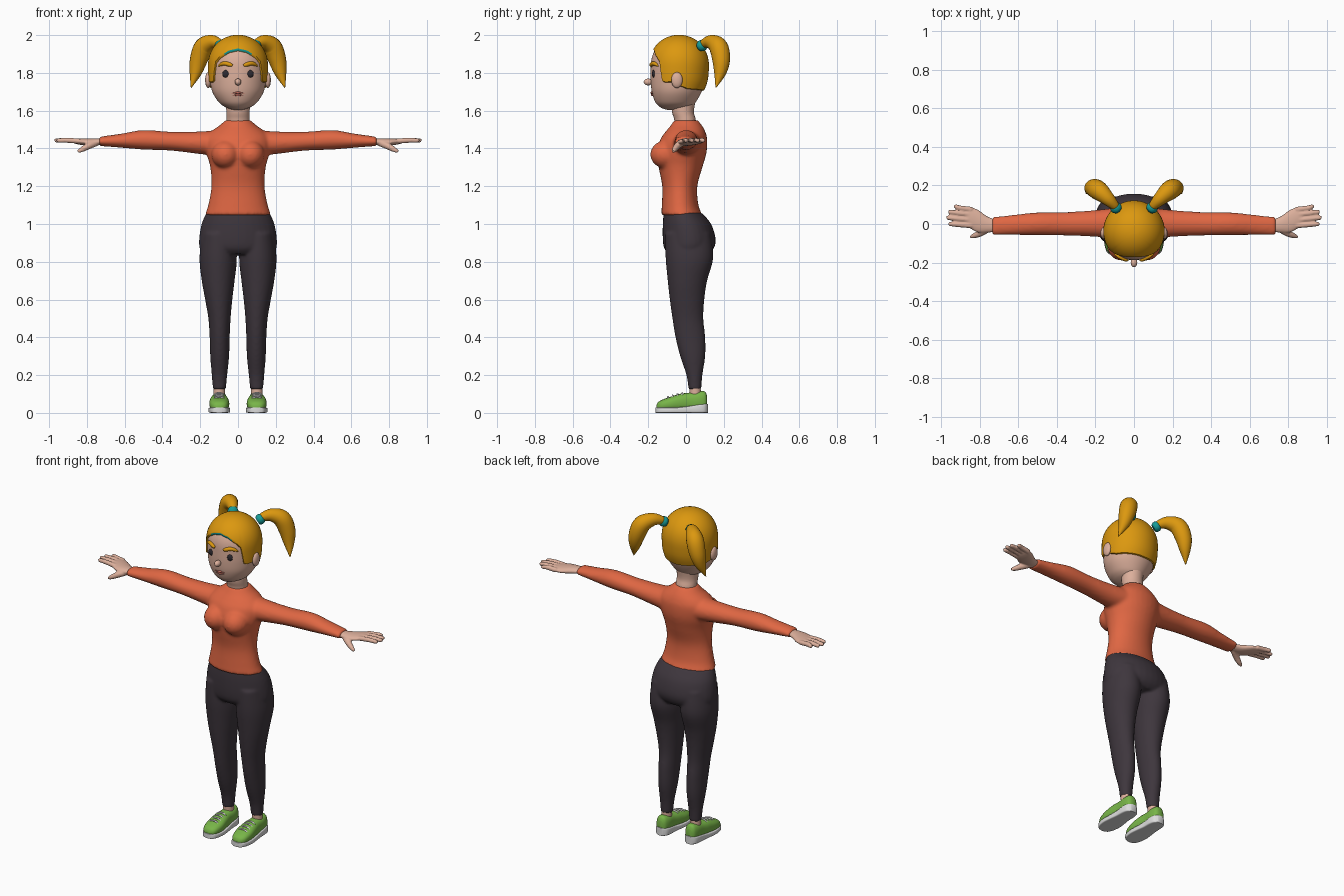
import bpy, bmesh, math
from mathutils import Vector

if "Cube" in bpy.data.objects:
    bpy.data.objects.remove(bpy.data.objects["Cube"])


def material(name, hexa):
    rgb = [int(hexa[i:i + 2], 16) / 255 for i in (0, 2, 4)]
    col = [c / 12.92 if c < .04 else ((c + .055) / 1.055) ** 2.4 for c in rgb] + [1]
    m = bpy.data.materials.new(name)
    m.use_nodes = True
    m.diffuse_color = col
    m.node_tree.nodes["Principled BSDF"].inputs["Base Color"].default_value = col
    return m


SKIN = material("skin", "DDB09C")
HAIR = material("golden hair", "DC980F")
SHIRT = material("orange shirt", "E06743")
PANTS = material("dark leggings", "3E363D")
GREEN = material("shoe green", "78B548")
WHITE = material("shoe white", "DCDCDC")
TEAL = material("teal band", "189C98")
EYE = material("dark eyes", "2E2A30")
LIPS = material("lip red", "BE6A5C")


def spline(rows, n=5):
    """Catmull-Rom densification of a table of rows."""
    out = []
    for i in range(len(rows) - 1):
        p = [rows[max(0, min(len(rows) - 1, i + k))] for k in (-1, 0, 1, 2)]
        for s in range(n):
            t = s / n
            out.append(tuple(
                b + .5 * t * (c - a + t * (2 * a - 5 * b + 4 * c - d + t * (3 * (b - c) + d - a)))
                for a, b, c, d in zip(*p)))
    return out + [tuple(rows[-1])]


def skin_rings(bm, rings):
    """Bridge rings of points and cap both ends."""
    vs = [[bm.verts.new(p) for p in r] for r in rings]
    n = len(vs[0])
    for a, b in zip(vs, vs[1:]):
        for i in range(n):
            bm.faces.new((a[i], a[(i + 1) % n], b[(i + 1) % n], b[i]))
    bm.faces.new(vs[0])
    bm.faces.new(vs[-1])


def loft(bm, rows, axis="z", power=1.0, seg=32, n=5):
    """Rows are (position, u0, u1, v0, v1) along the axis."""
    rings = []
    for t, u0, u1, v0, v1 in spline(rows, n):
        ring = []
        for i in range(seg):
            a = 2 * math.pi * i / seg
            c, s = math.cos(a), math.sin(a)
            u = (u0 + u1) / 2 + (u1 - u0) / 2 * math.copysign(abs(c) ** power, c)
            v = (v0 + v1) / 2 + (v1 - v0) / 2 * math.copysign(abs(s) ** power, s)
            ring.append({"z": (u, v, t), "x": (t, u, v), "y": (u, t, v)}[axis])
        rings.append(ring)
    skin_rings(bm, rings)


def tube(bm, rows, seg=14, n=6):
    """Rows are (x, y, z, radius) along a path."""
    pts = spline(rows, n)
    rings = []
    for i, p in enumerate(pts):
        d = (Vector(pts[min(i + 1, len(pts) - 1)][:3]) - Vector(pts[max(i - 1, 0)][:3])).normalized()
        u = d.cross(Vector((.31, -.9, .2))).normalized()
        v = d.cross(u)
        rings.append([Vector(p[:3]) + max(p[3], .0015) * (u * math.cos(a) + v * math.sin(a))
                      for a in (2 * math.pi * k / seg for k in range(seg))])
    skin_rings(bm, rings)


def ball(bm, centre, size):
    vs = bmesh.ops.create_uvsphere(bm, u_segments=20, v_segments=12, radius=1)["verts"]
    for v in vs:
        v.co = Vector(centre) + Vector([a * b for a, b in zip(v.co, size)])


def mirror(bm):
    new = bmesh.ops.duplicate(bm, geom=bm.verts[:] + bm.edges[:] + bm.faces[:])["geom"]
    fs = [g for g in new if isinstance(g, bmesh.types.BMFace)]
    for g in new:
        if isinstance(g, bmesh.types.BMVert):
            g.co.x *= -1
    bmesh.ops.reverse_faces(bm, faces=fs)


def finish(bm, name, *mats, voxel=0, relax=6):
    bmesh.ops.recalc_face_normals(bm, faces=bm.faces)
    me = bpy.data.meshes.new(name)
    bm.to_mesh(me)
    bm.free()
    for m in mats:
        me.materials.append(m)
    for p in me.polygons:
        p.use_smooth = True
    me.set_sharp_from_angle(angle=math.radians(50))
    ob = bpy.data.objects.new(name, me)
    bpy.context.collection.objects.link(ob)
    if voxel:  # fuse overlapping volumes into one soft surface
        r = ob.modifiers.new("fuse", "REMESH")
        r.mode, r.voxel_size, r.use_smooth_shade = "VOXEL", voxel, True
        s = ob.modifiers.new("relax", "SMOOTH")
        s.factor, s.iterations = .5, relax
    return ob


# Shirt: sleeves, bust and torso fused
bm = bmesh.new()
loft(bm, [(.06, -.08, .09, 1.355, 1.5), (.2, -.066, .072, 1.37, 1.49), (.35, -.06, .062, 1.388, 1.488),
          (.5, -.058, .06, 1.394, 1.497), (.62, -.057, .048, 1.404, 1.478), (.735, -.058, .036, 1.413, 1.462)], "x")
ball(bm, (.066, -.105, 1.368), (.075, .085, .075))
mirror(bm)
loft(bm, [(z, -w, w, f, b) for z, w, f, b in (
    (1.045, .177, -.132, .088), (1.1, .158, -.128, .066), (1.2, .141, -.126, .06), (1.3, .147, -.145, .087),
    (1.38, .168, -.155, .109), (1.45, .172, -.135, .112), (1.49, .142, -.107, .102),
    (1.52, .1, -.082, .086), (1.55, .067, -.062, .062))])
finish(bm, "shirt", SHIRT, voxel=.009, relax=8)

# Leggings: two legs and hips fused
bm = bmesh.new()
loft(bm, [(.125, .064, .133, .013, .081), (.2, .057, .139, .002, .087), (.3, .047, .147, -.031, .102),
          (.4, .044, .15, -.056, .102), (.5, .039, .157, -.072, .092), (.6, .03, .174, -.086, .097),
          (.7, .018, .192, -.097, .112), (.82, .006, .204, -.108, .144), (.95, .02, .19, -.11, .13)])
mirror(bm)
loft(bm, [(.84, -.17, .17, -.09, .12), (.87, -.202, .202, -.115, .147), (.92, -.206, .206, -.123, .157),
          (1.0, -.193, .193, -.123, .133), (1.06, -.168, .168, -.118, .083)])
finish(bm, "leggings", PANTS, voxel=.008)

# Hands: palm, four fingers and thumb fused
bm = bmesh.new()
loft(bm, [(.71, -.04, .02, 1.422, 1.452), (.76, -.045, .04, 1.414, 1.453), (.81, -.043, .075, 1.416, 1.453),
          (.85, -.022, .088, 1.422, 1.453), (.872, -.012, .082, 1.43, 1.45)], "x")
for y0, y1, tip in ((-.008, .0, .96), (.02, .032, .971), (.048, .062, .962), (.075, .09, .932)):
    tube(bm, [(.84, y0, 1.438, .014), (.9, (y0 + y1) / 2, 1.443, .0135), (tip - .01, y1, 1.442, .0115),
              (tip, y1, 1.441, .006)])
tube(bm, [(.75, -.02, 1.43, .018), (.79, -.045, 1.414, .018), (.825, -.06, 1.395, .014), (.848, -.068, 1.383, .007)])
mirror(bm)
finish(bm, "hands", SKIN, voxel=.005, relax=3)

# Neck
bm = bmesh.new()
loft(bm, [(1.48, -.064, .064, -.06, .06), (1.55, -.062, .062, -.062, .052), (1.6, -.062, .062, -.075, .042),
          (1.7, -.066, .066, -.08, .06)])
finish(bm, "neck", SKIN)

# Head surface: table below the temple, dome above it
JAW = spline([(1.603, .018, -.09, -.025), (1.61, .045, -.12, .01), (1.625, .078, -.145, .035), (1.65, .106, -.165, .055),
              (1.7, .136, -.181, .083), (1.76, .148, -.187, .106), (1.83, .15, -.187, .113)], 8)


def head_ring(z):
    if z >= 1.83:
        s = math.sqrt(max(0, 1 - min(1, (z - 1.83) / .16) ** 2.2))
        return .15 * s, -.037, .15 * s
    for a, b in zip(JAW, JAW[1:]):
        if z <= b[0]:
            t = max(0, (z - a[0]) / (b[0] - a[0]))
            w, f, k = (a[i] + t * (b[i] - a[i]) for i in (1, 2, 3))
            return w, (f + k) / 2, (k - f) / 2


def head_point(a, z, k=1.0):
    w, yc, ry = head_ring(z)
    c = Vector((0, -.035, 1.8))
    return c + k * (Vector((w * math.sin(a), yc - ry * math.cos(a), z)) - c)


def face_y(x, z):
    w, yc, ry = head_ring(z)
    return yc - ry * math.sqrt(1 - (x / w) ** 2)


SEG = 96
ANG = [2 * math.pi * i / SEG for i in range(SEG)]
bm = bmesh.new()
levels = [r[0] for r in JAW] + [1.83 + .1599 * math.sin(math.pi / 2 * i / 14) for i in range(1, 15)]
skin_rings(bm, [[head_point(a, z) for a in ANG] for z in levels])
finish(bm, "head", SKIN)

# Hair cap following the hairline, with a teal edge over the forehead
LINE = [(0, 1.922), (20, 1.912), (38, 1.885), (50, 1.855), (55, 1.765), (62, 1.755), (82, 1.757), (97, 1.735),
        (112, 1.722), (180, 1.712)]


def hairline(a):
    d = math.degrees(min(a, 2 * math.pi - a))
    for (p, u), (q, v) in zip(LINE, LINE[1:]):
        if d <= q + 1e-6:
            return u + (v - u) * (d - p) / (q - p)


bm = bmesh.new()
rings = [[head_point(a, 1.9899 - (1.9899 - hairline(a)) * (1 - math.cos(j / 20 * math.pi / 2)), 1.06) for a in ANG]
         for j in range(1, 21)]
rings.append([head_point(a, hairline(a) - .006, 1.015) for a in ANG])
rings.append([head_point(a, hairline(a) - .006, .97) for a in ANG])
skin_rings(bm, rings)
bm.faces.ensure_lookup_table()
for i in range(SEG):
    if min(i, SEG - 1 - i) < 8:
        bm.faces[19 * SEG + i].material_index = 1
bmesh.ops.delete(bm, geom=[bm.faces[-1]], context="FACES_ONLY")
finish(bm, "hair_cap", HAIR, TEAL)

# Ponytails and their ties
bm = bmesh.new()
tube(bm, [(.088, .078, 1.94, .018), (.105, .1, 1.957, .026), (.14, .135, 1.963, .038), (.182, .172, 1.937, .05),
          (.208, .186, 1.87, .047), (.225, .18, 1.8, .032), (.248, .158, 1.722, .002)], 20)
mirror(bm)
finish(bm, "ponytails", HAIR)
bm = bmesh.new()
tube(bm, [(.083, .072, 1.935, .022), (.091, .081, 1.942, .03), (.1, .092, 1.951, .028), (.104, .097, 1.955, .02)], 20)
mirror(bm)
finish(bm, "hair_ties", TEAL)

# Ears and nose
bm = bmesh.new()
ball(bm, (.158, -.048, 1.762), (.016, .03, .042))
mirror(bm)
ball(bm, (0, -.2, 1.752), (.017, .024, .018))
finish(bm, "ears_and_nose", SKIN)

# Eyes and eyebrows
bm = bmesh.new()
ball(bm, (.063, face_y(.063, 1.795) + .002, 1.795), (.02, .009, .02))
mirror(bm)
finish(bm, "eyes", EYE)
bm = bmesh.new()
tube(bm, [(x, face_y(x, z) - .003, z, r) for x, z, r in
          ((.03, 1.838, .006), (.045, 1.844, .011), (.07, 1.85, .011), (.09, 1.845, .009), (.104, 1.835, .003))])
mirror(bm)
finish(bm, "eyebrows", HAIR)

# Lips
bm = bmesh.new()
for z, w, r in ((1.695, .035, .006), (1.684, .026, .007)):
    tube(bm, [(k * w, face_y(k * w, z) - .001, z - .003 * abs(k), r * (1.1 - abs(k))) for k in (-1, -.5, 0, .5, 1)])
finish(bm, "lips", LIPS)

# Ankles
bm = bmesh.new()
loft(bm, [(.08, .07, .13, .02, .08), (.15, .068, .129, .017, .077)])
mirror(bm)
finish(bm, "ankles", SKIN)

# Shoes: green upper, white sole, laces
UPPER = [(-.157, .085, .115, .02, .04), (-.148, .066, .132, .012, .056), (-.125, .053, .146, .01, .07),
         (-.08, .046, .152, .01, .086), (-.03, .051, .148, .01, .101), (.02, .058, .141, .01, .107),
         (.07, .059, .139, .01, .114), (.1, .067, .132, .01, .113), (.112, .08, .119, .02, .09)]
bm = bmesh.new()
loft(bm, UPPER, "y", .8)
mirror(bm)
finish(bm, "shoe_uppers", GREEN)
bm = bmesh.new()
loft(bm, [(-.161, .086, .114, 0, .028), (-.152, .063, .135, 0, .029), (-.125, .049, .149, 0, .029),
          (-.08, .042, .156, 0, .029), (-.03, .046, .152, 0, .031), (.02, .053, .146, 0, .037),
          (.07, .054, .144, 0, .045), (.1, .062, .136, 0, .048), (.116, .082, .117, 0, .048)], "y", .3)
mirror(bm)
finish(bm, "shoe_soles", WHITE)
bm = bmesh.new()
for y, z in ((-.095, .083), (-.07, .091), (-.045, .098), (-.02, .104)):
    tube(bm, [(.07, y, z - .012, .005), (.085, y, z - .001, .005), (.1, y, z + .001, .005),
              (.115, y, z - .001, .005), (.13, y, z - .012, .005)], 8, 3)
mirror(bm)
finish(bm, "shoe_laces", WHITE)
